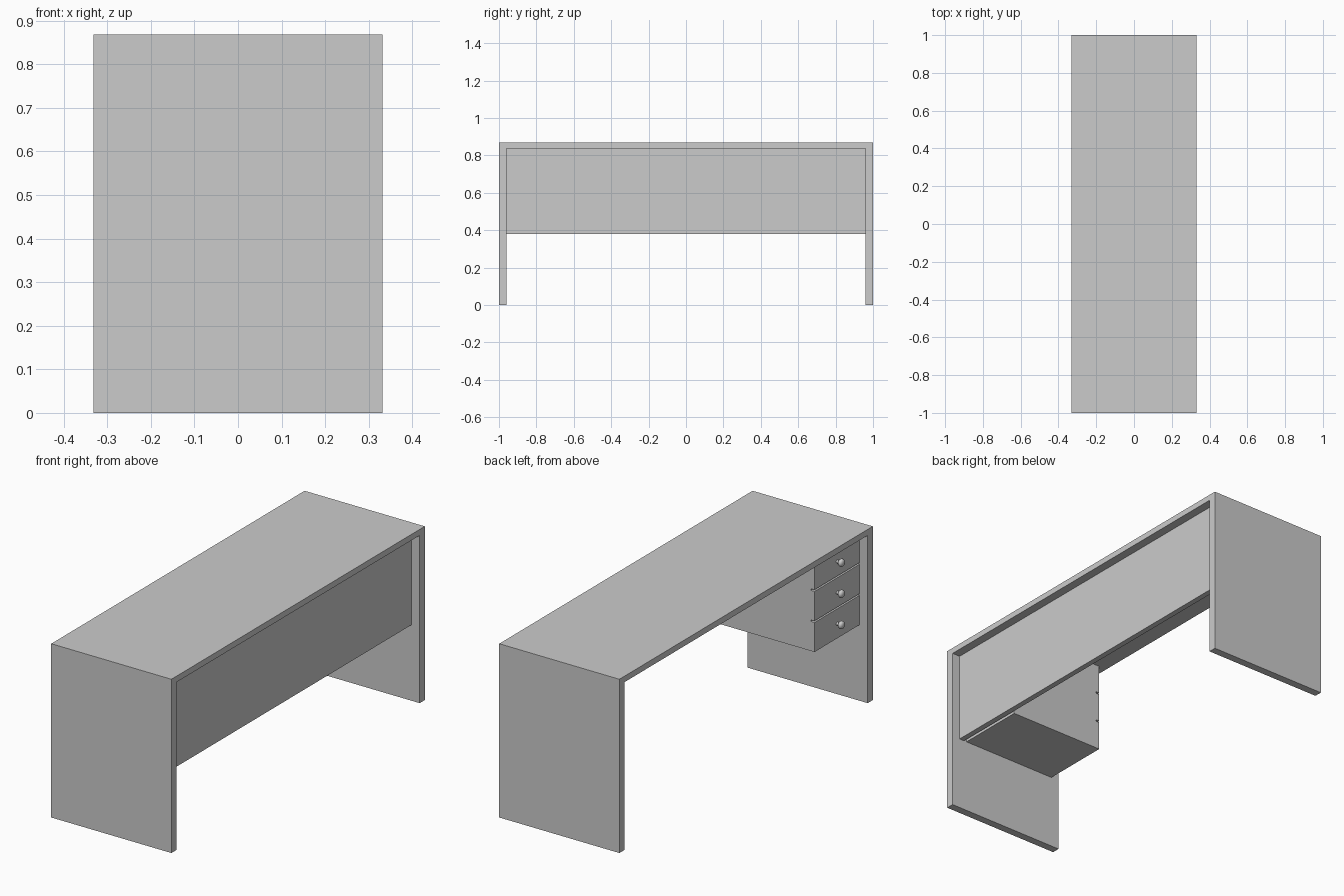
import bpy, bmesh, math
from mathutils import Matrix

if "Cube" in bpy.data.objects:
    bpy.data.objects.remove(bpy.data.objects["Cube"])

HALF_X, HEIGHT = 0.332, 0.868
LEG, TOP = 0.04, 0.03
INNER_Y, INNER_Z = 1 - LEG, HEIGHT - TOP
BOTTOM = 0.38                     # underside of modesty panel and drawer unit
UNIT_Y = (-INNER_Y, -0.603)       # drawer unit width
FRONT_X = -0.288                  # drawer front plane


def finish(name, bm):
    bmesh.ops.recalc_face_normals(bm, faces=bm.faces)
    mesh = bpy.data.meshes.new(name)
    bm.to_mesh(mesh)
    bm.free()
    obj = bpy.data.objects.new(name, mesh)
    bpy.context.collection.objects.link(obj)
    return obj


def box(name, x, y, z):
    bm = bmesh.new()
    bmesh.ops.create_cube(bm, size=1)
    for v in bm.verts:
        v.co = [r[0] if c < 0 else r[1] for c, r in zip(v.co, (x, y, z))]
    return finish(name, bm)


# Desk top and both end panels: one U-shaped profile extruded across the depth
bm = bmesh.new()
profile = [(-1, 0), (-1, HEIGHT), (1, HEIGHT), (1, 0),
           (INNER_Y, 0), (INNER_Y, INNER_Z), (-INNER_Y, INNER_Z), (-INNER_Y, 0)]
face = bm.faces.new([bm.verts.new((-HALF_X, y, z)) for y, z in profile])
ext = bmesh.ops.extrude_face_region(bm, geom=[face])
bmesh.ops.translate(bm, vec=(2 * HALF_X, 0, 0),
                    verts=[g for g in ext["geom"] if isinstance(g, bmesh.types.BMVert)])
finish("desk_frame", bm)

# Modesty panel
box("modesty_panel", (0.26, 0.288), (-INNER_Y, INNER_Y), (BOTTOM, INNER_Z))

# Drawer unit body
box("drawer_body", (FRONT_X + 0.02, 0.245), UNIT_Y, (BOTTOM, INNER_Z))


def knob(name, y, z):
    # Round knob on a short stem, turned around the x axis
    outline = [(0.0, 0.008), (0.012, 0.008), (0.015, 0.015), (0.021, 0.019),
               (0.028, 0.019), (0.034, 0.014), (0.037, 0.0)]
    bm = bmesh.new()
    verts = [bm.verts.new((-d, r, 0)) for d, r in outline]
    edges = [bm.edges.new(pair) for pair in zip(verts, verts[1:])]
    bmesh.ops.spin(bm, geom=verts + edges, cent=(0, 0, 0), axis=(1, 0, 0),
                   angle=math.tau, steps=20, use_merge=True)
    bmesh.ops.remove_doubles(bm, verts=bm.verts, dist=1e-5)
    bm.transform(Matrix.Translation((FRONT_X, y, z)))
    obj = finish(name, bm)
    bpy.context.view_layer.objects.active = obj
    obj.select_set(True)
    bpy.ops.object.shade_smooth_by_angle(angle=math.radians(40))
    obj.select_set(False)


# Three drawer fronts separated by narrow grooves, each with a knob
GAP = 0.008
front_h = (INNER_Z - BOTTOM - 2 * GAP) / 3
for i in range(3):
    z0 = BOTTOM + i * (front_h + GAP)
    box(f"drawer_front_{i + 1}", (FRONT_X, FRONT_X + 0.02), UNIT_Y, (z0, z0 + front_h))
    knob(f"drawer_knob_{i + 1}", sum(UNIT_Y) / 2, z0 + front_h / 2)
